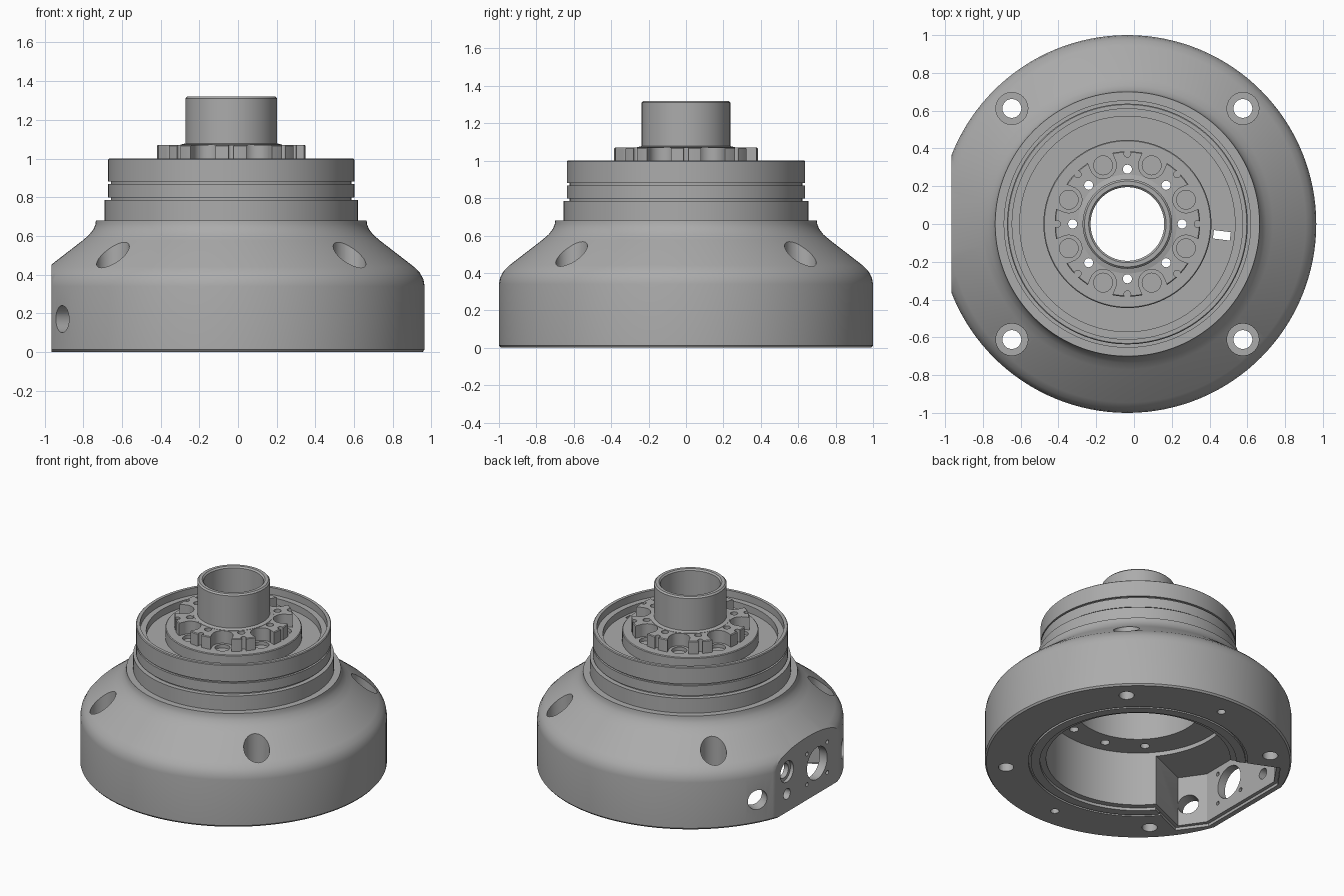
import bpy, bmesh
from math import pi, cos, sin, radians
from mathutils import Matrix, Vector

if "Cube" in bpy.data.objects:
    bpy.data.objects.remove(bpy.data.objects["Cube"])

AXIS_X = -0.035
metal = bpy.data.materials.new("machined grey metal")
metal.use_nodes = True
GREY = (0.41, 0.41, 0.41, 1)
metal.diffuse_color = GREY
metal.node_tree.nodes["Principled BSDF"].inputs["Base Color"].default_value = GREY


def make_object(name, bm):
    bmesh.ops.recalc_face_normals(bm, faces=bm.faces)
    mesh = bpy.data.meshes.new(name)
    bm.to_mesh(mesh)
    bm.free()
    mesh.materials.append(metal)
    obj = bpy.data.objects.new(name, mesh)
    bpy.context.collection.objects.link(obj)
    return obj


def lathe(name, profile, steps=128):
    """Closed (radius, height) outline turned about the z axis."""
    bm = bmesh.new()
    rings = [[bm.verts.new((r * cos(2 * pi * i / steps), r * sin(2 * pi * i / steps), z))
              for r, z in profile] for i in range(steps)]
    n = len(profile)
    for i in range(steps):
        a, b = rings[i], rings[(i + 1) % steps]
        for j in range(n):
            k = (j + 1) % n
            bm.faces.new((a[j], b[j], b[k], a[k]))
    return make_object(name, bm)


def prism(outline, z0, z1):
    bm = bmesh.new()
    base = bm.faces.new([bm.verts.new((x, y, z0)) for x, y in outline])
    top = bmesh.ops.extrude_face_region(bm, geom=[base])["geom"]
    verts = [v for v in top if isinstance(v, bmesh.types.BMVert)]
    bmesh.ops.translate(bm, verts=verts, vec=(0, 0, z1 - z0))
    return make_object("cutter", bm)


def rod(start, end, radius, sides=32):
    a, b = Vector(start), Vector(end)
    turn = (b - a).to_track_quat("Z", "Y").to_matrix().to_4x4()
    bm = bmesh.new()
    bmesh.ops.create_cone(bm, cap_ends=True, segments=sides, radius1=radius, radius2=radius,
                          depth=(b - a).length, matrix=Matrix.Translation((a + b) / 2) @ turn)
    return make_object("cutter", bm)


def box(center, size, angle=0):
    bm = bmesh.new()
    bmesh.ops.create_cube(bm, size=1, matrix=Matrix.Translation(center)
                          @ Matrix.Rotation(angle, 4, "Z") @ Matrix.Diagonal((*size, 1)))
    return make_object("cutter", bm)


def drill(radius_at, degrees, z0, z1, radius):
    x, y = radius_at * cos(radians(degrees)), radius_at * sin(radians(degrees))
    return rod((x, y, z0), (x, y, z1), radius, 24)


def cut(obj, cutters):
    bpy.context.view_layer.objects.active = obj
    for c in cutters:
        c.hide_render = True
        mod = obj.modifiers.new("cut", "BOOLEAN")
        mod.operation, mod.solver, mod.object = "DIFFERENCE", "EXACT", c
        bpy.ops.object.modifier_apply(modifier=mod.name)
        bpy.data.objects.remove(c)


# Wide hollow housing with a grooved underside
housing = lathe("flange_housing", [
    (0.99, 0), (1, 0.012), (1, 0.34), (0.994, 0.375), (0.975, 0.41), (0.945, 0.44),
    (0.77, 0.575), (0.735, 0.605), (0.712, 0.635), (0.702, 0.66), (0.70, 0.68),
    (0.42, 0.68), (0.42, 0.41), (0.60, 0.41), (0.60, 0.02), (0.64, 0.02), (0.64, 0),
    (0.70, 0), (0.70, 0.015), (0.715, 0.015), (0.715, 0)])

# Connector pocket behind the flat side, with a stepped lip
half = [(-0.40, 0.35), (-0.47, 0.375), (-0.76, 0.50), (-0.87, 0.34)]
lip = [(-0.40, 0.38), (-0.48, 0.405), (-0.765, 0.53), (-0.895, 0.35)]
cutters = [box((-1.13, 0, 0.4), (0.4, 2.4, 1.2))]
for side, top in ((half, 0.38), (lip, 0.02)):
    cutters.append(prism(side + [(x, -y) for x, y in reversed(side)], -0.1, top))

# Mounting holes with counterbores
for a in (45, 135, 225, 315):
    cutters += [drill(0.865, a, 0.30, 0.9, 0.085), drill(0.865, a, -0.1, 0.5, 0.05)]
cutters += [drill(0.845, a, -0.1, 0.1, 0.028) for a in (90, 270)]
cutters += [drill(0.51, a, 0.3, 0.5, 0.03) for a in range(15, 360, 30) if abs(a - 180) > 30]


def side_hole(y, z, radius, x0=-0.80):
    return rod((-1.1, y, z), (x0, y, z), radius)


# Connector openings in the flat side
cutters += [side_hole(-0.113, 0.22, 0.115), side_hole(0.23, 0.29, 0.075, -0.905),
            side_hole(0.23, 0.29, 0.052), side_hole(0.23, 0.13, 0.038)]
cutters += [side_hole(-0.113 + sy * 0.115, 0.22 + sz * 0.11, 0.014)
            for sy in (-1, 1) for sz in (-1, 1)]
for a in (151, 209):
    d = Vector((cos(radians(a)), sin(radians(a)), 0))
    up = Vector((0, 0, 0.17))
    cutters.append(rod(d * 0.75 + up, d * 1.1 + up, 0.07))
cutters.append(box((0.5, -0.06, 0.5), (0.09, 0.045, 0.6), radians(-7)))
cut(housing, cutters)

# Grooved ring above the housing
ring = lathe("bearing_ring", [
    (0.42, 0.68), (0.655, 0.68), (0.655, 0.785), (0.622, 0.785), (0.622, 0.798),
    (0.637, 0.798), (0.637, 0.868), (0.622, 0.868), (0.622, 0.88), (0.637, 0.88),
    (0.637, 0.995), (0.632, 1), (0.61, 1), (0.61, 0.95), (0.57, 0.95), (0.57, 0.90),
    (0.42, 0.90)])
cut(ring, [box((0.5, -0.06, 0.8), (0.09, 0.045, 0.6), radians(-7))])

# Hub plate with bolt recesses
hub = lathe("hub_plate", [(0.215, 0.84), (0.42, 0.84), (0.42, 0.90), (0.445, 0.90),
                          (0.445, 0.975), (0.44, 0.98), (0.215, 0.98)], 96)
eighths = [45 * i for i in range(8)]
cut(hub, [drill(0.336, a + 22.5, 0.955, 1.2, 0.05) for a in eighths]
    + [drill(0.29, a, 0.7, 1.2, 0.024) for a in eighths])

# Scalloped collar around the tube
collar = lathe("scalloped_collar", [(0.22, 0.98), (0.385, 0.98), (0.385, 1.065),
                                    (0.38, 1.07), (0.22, 1.07)], 96)
cutters = []
for a in eighths:
    t = radians(a + 22.5)
    cutters += [drill(0.336, a + 22.5, 0.9, 1.2, 0.07),
                box((0.40 * cos(t), 0.40 * sin(t), 1.05), (0.13, 0.14, 0.3), t),
                drill(0.29, a, 0.9, 1.2, 0.024), drill(0.372, a, 0.9, 1.2, 0.018)]
cut(collar, cutters)

# Central hollow tube
tube = lathe("center_tube", [(0.195, 0.84), (0.237, 0.84), (0.237, 1.31), (0.227, 1.32),
                             (0.205, 1.32), (0.195, 1.31)], 96)
foot = lathe("tube_foot", [(0.23, 1.06), (0.262, 1.06), (0.262, 1.072), (0.23, 1.08)], 96)

# Place on the offset axis, smooth the turned surfaces
bpy.ops.object.select_all(action="DESELECT")
for part in (housing, ring, hub, collar, tube, foot):
    part.location.x = AXIS_X
    part.select_set(True)
bpy.context.view_layer.objects.active = housing
bpy.ops.object.shade_smooth_by_angle(angle=radians(25))
